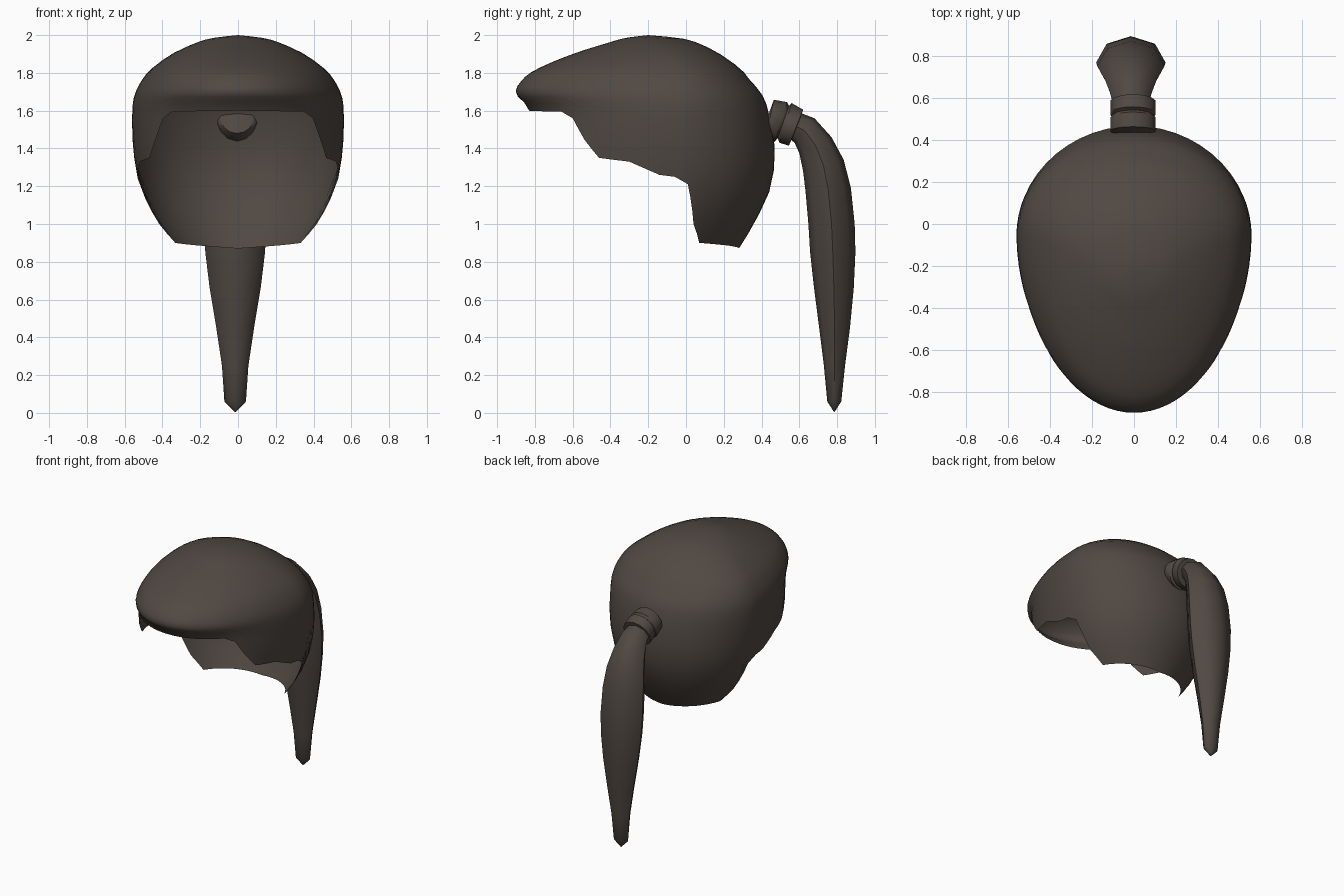
import bpy
import bmesh
from math import asin, sin, cos, pi, radians
from mathutils import Vector

if "Cube" in bpy.data.objects:
    bpy.data.objects.remove(bpy.data.objects["Cube"])

hair = bpy.data.materials.new("dark brown hair")
hair.use_nodes = True
colour = (0.08, 0.065, 0.055, 1)
hair.diffuse_color = colour
hair.node_tree.nodes["Principled BSDF"].inputs["Base Color"].default_value = colour


def finish(name, bm, angle):
    bmesh.ops.remove_doubles(bm, verts=bm.verts, dist=0.0005)
    bmesh.ops.recalc_face_normals(bm, faces=bm.faces)
    mesh = bpy.data.meshes.new(name)
    bm.to_mesh(mesh)
    bm.free()
    mesh.materials.append(hair)
    ob = bpy.data.objects.new(name, mesh)
    bpy.context.collection.objects.link(ob)
    bpy.ops.object.select_all(action="DESELECT")
    ob.select_set(True)
    bpy.context.view_layer.objects.active = ob
    bpy.ops.object.shade_smooth_by_angle(angle=radians(angle))
    return ob


def skin(bm, rows, closed):
    """Join neighbouring rows of points with quads."""
    grid = [[bm.verts.new(p) for p in row] for row in rows]
    for a, b in zip(grid, grid[1:]):
        n = len(a)
        for i in range(n if closed else n - 1):
            j = (i + 1) % n
            bm.faces.new((a[i], a[j], b[j], b[i]))
    return grid


# Scalp levels: height, centre y, front y, back y, half width
LEVELS = [
    (2.00, -.20, -.20, -.20, 0), (1.985, -.18, -.32, -.04, .13),
    (1.96, -.15, -.41, .06, .22), (1.90, -.10, -.60, .18, .35),
    (1.82, -.07, -.79, .29, .46), (1.76, -.05, -.87, .34, .51),
    (1.69, -.05, -.90, .40, .545), (1.60, -.05, -.83, .435, .56),
    (1.40, -.05, -.83, .47, .555), (1.20, -.05, -.80, .45, .52),
    (1.02, -.05, -.75, .37, .44), (.87, -.05, -.70, .28, .33)]


def level(s):
    """Smoothly interpolated level at row position s."""
    last = len(LEVELS) - 1
    i = min(int(s), last - 1)
    t = s - i
    p = [LEVELS[min(max(i + k, 0), last)] for k in (-1, 0, 1, 2)]
    return [b + t * ((c - a) + t * (2*a - 5*b + 4*c - d + t * (3*b - a - 3*c + d))) / 2
            for a, b, c, d in zip(*p)]


def row_at(z):
    lo, hi = 0, len(LEVELS) - 1
    for _ in range(30):
        mid = (lo + hi) / 2
        lo, hi = (mid, hi) if level(mid)[0] > z else (lo, mid)
    return lo


def scalp_point(s, angle):
    z, c, front, back, w = level(s)
    reach = back - c if angle > 0 else c - front
    return (w * cos(angle), c + reach * sin(angle), z)


def edge_angle(y, z):
    _, c, front, back, _ = level(row_at(z))
    return asin(max(-1, min(1, (y - c) / (back - c if y > c else c - front))))


# Hairline from fringe to nape: y, height, steps to the next point
HAIRLINE = [(-.83, 1.6, 9), (-.66, 1.595, 2), (-.60, 1.56, 2), (-.54, 1.45, 2),
            (-.46, 1.35, 3), (-.30, 1.33, 3), (-.14, 1.26, 2), (-.06, 1.25, 2),
            (.01, 1.21, 3), (.04, 1.0, 2), (.07, .9, 10), (.28, .87, 1)]
edge = [(edge_angle(y, z), z, n) for y, z, n in HAIRLINE]
edge[0] = (-pi / 2, 1.6, 9)
edge[-1] = (pi / 2, .87, 1)
hem = []
for (a0, z0, n), (a1, z1, _) in zip(edge, edge[1:]):
    hem += [(a0 + (a1 - a0) * k / n, z0 + (z1 - z0) * k / n) for k in range(n)]
hem.append(edge[-1][:2])

# Scalp shell, open underneath
STEPS = 18
columns = []
for angle, z in hem:
    end = row_at(z)
    columns.append([scalp_point(end * k / STEPS, angle) for k in range(STEPS + 1)])
bm = bmesh.new()
skin(bm, columns, False)
skin(bm, [[(-x, y, z) for x, y, z in col] for col in columns], False)
bmesh.ops.dissolve_degenerate(bm, edges=bm.edges, dist=0.0002)
finish("scalp_hair", bm, 60)


def loft(name, sections, sides, shift, angle):
    """Closed tube; each section has outer y,z, inner y,z, half width."""
    rows = []
    for oy, oz, iy, iz, w in sections:
        outer, inner = Vector((0, oy, oz)), Vector((0, iy, iz))
        mid, half = (outer + inner) / 2, (outer - inner) / 2
        rows.append([mid + half * cos(2 * pi * k / sides)
                     + Vector((shift + w * sin(2 * pi * k / sides), 0, 0))
                     for k in range(sides)])
    bm = bmesh.new()
    grid = skin(bm, rows, True)
    bm.faces.new(grid[0])
    bm.faces.new(grid[-1])
    finish(name, bm, angle)


# Hair tie with two bands and a pinch between them
loft("hair_tie", [
    (.455, 1.63, .40, 1.48, .085), (.465, 1.658, .425, 1.46, .11),
    (.535, 1.645, .47, 1.435, .11), (.545, 1.625, .485, 1.455, .10),
    (.56, 1.64, .495, 1.43, .11), (.62, 1.605, .545, 1.415, .11),
    (.605, 1.56, .56, 1.45, .085)], 14, -.005, 40)

# Ponytail hanging to a pointed tip
loft("ponytail", [
    (.60, 1.59, .55, 1.45, .085), (.68, 1.56, .575, 1.43, .10),
    (.77, 1.46, .60, 1.375, .122), (.835, 1.34, .62, 1.28, .145),
    (.873, 1.19, .633, 1.17, .16), (.893, 1.0, .648, 1.0, .166),
    (.897, .85, .657, .85, .158), (.888, .66, .678, .66, .135),
    (.868, .45, .705, .45, .10), (.842, .25, .73, .25, .07),
    (.822, .06, .748, .06, .057), (.786, .004, .784, .004, .002)], 8, -.015, 50)
